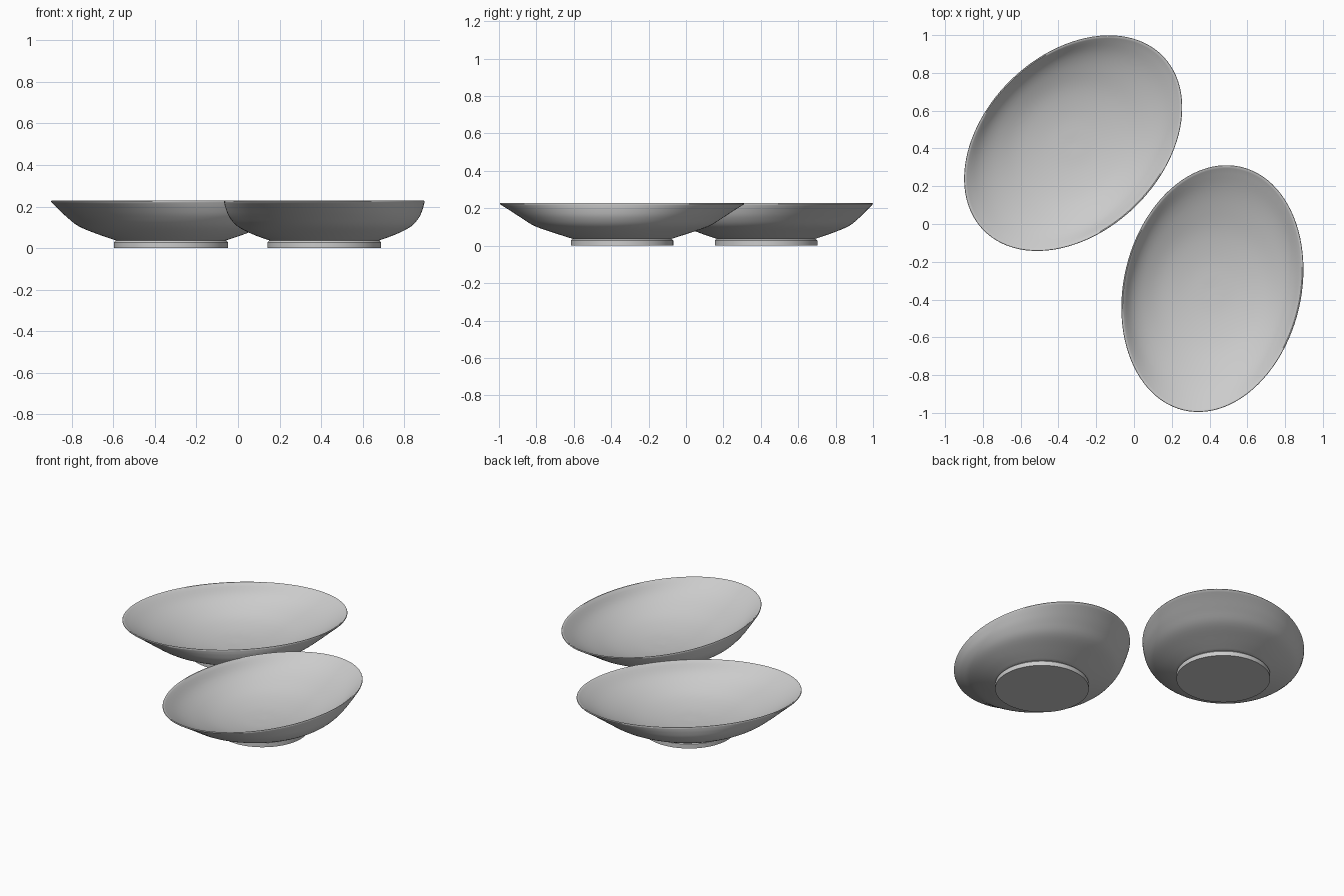
import bpy, bmesh, math
from mathutils import Vector

if "Cube" in bpy.data.objects:
    bpy.data.objects.remove(bpy.data.objects["Cube"])

N = 96

# Sections as (half length, half width, height)
OUTER = [(0.262, 0.262, 0.036), (0.36, 0.345, 0.067), (0.47, 0.415, 0.105),
         (0.545, 0.452, 0.150), (0.612, 0.466, 0.192), (0.659, 0.470, 0.220)]
LIP = [(0.662, 0.470, 0.224), (0.660, 0.468, 0.228), (0.654, 0.463, 0.228)]
INNER = [(0.645, 0.456, 0.222), (0.54, 0.415, 0.166), (0.43, 0.355, 0.122),
         (0.30, 0.265, 0.082), (0.15, 0.14, 0.057), (0.01, 0.01, 0.050)]
FOOT = [(0.262, 0.262, 0.040), (0.268, 0.268, 0.034), (0.274, 0.274, 0.028),
        (0.274, 0.274, 0.0)]


def smooth(points, steps=4):
    # Catmull-Rom refinement of a section list
    p = [Vector(v) for v in points]
    p = [2 * p[0] - p[1]] + p + [2 * p[-1] - p[-2]]
    out = []
    for i in range(1, len(p) - 2):
        a, b, c, d = p[i - 1:i + 3]
        for s in range(steps):
            t = s / steps
            out.append(0.5 * (2 * b + (c - a) * t + (2 * a - 5 * b + 4 * c - d) * t * t
                              + (3 * b - a - 3 * c + d) * t ** 3))
    return out + [p[-2]]


def loft(name, sections, centre, angle):
    # Stack of elliptical rings, capped at both ends
    bm = bmesh.new()
    rings = []
    for a, b, z in sections:
        rings.append([bm.verts.new((a * math.cos(2 * math.pi * k / N),
                                    b * math.sin(2 * math.pi * k / N), z))
                      for k in range(N)])
    for r, s in zip(rings, rings[1:]):
        for k in range(N):
            j = (k + 1) % N
            bm.faces.new((r[k], r[j], s[j], s[k]))
    bm.faces.new(rings[0])
    bm.faces.new(rings[-1])
    bmesh.ops.recalc_face_normals(bm, faces=bm.faces)
    mesh = bpy.data.meshes.new(name)
    bm.to_mesh(mesh)
    bm.free()
    ob = bpy.data.objects.new(name, mesh)
    bpy.context.collection.objects.link(ob)
    ob.location = (centre[0], centre[1], 0)
    ob.rotation_euler.z = math.radians(angle)
    bpy.ops.object.select_all(action='DESELECT')
    ob.select_set(True)
    bpy.context.view_layer.objects.active = ob
    bpy.ops.object.shade_smooth_by_angle(angle=math.radians(40))
    return ob


# Two identical oval bowls, each on a round foot
for label, centre, angle in (("back", (-0.322, 0.428), 44), ("front", (0.415, -0.342), 76.7)):
    loft(label + "_bowl", smooth(OUTER) + LIP + smooth(INNER), centre, angle)
    loft(label + "_foot", FOOT, centre, angle)
